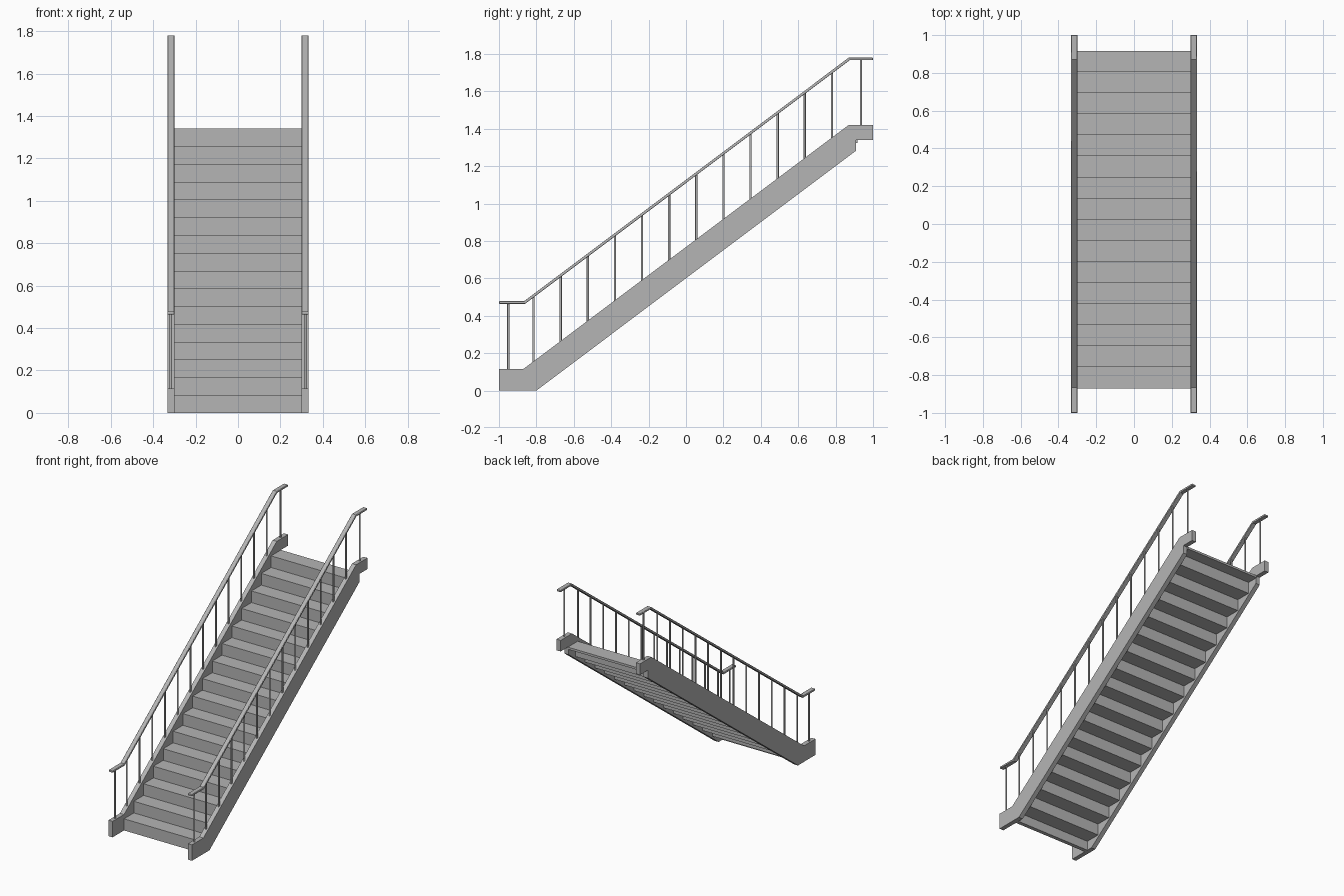
import bpy, bmesh, math
from mathutils import Vector

cube = bpy.data.objects.get("Cube")
if cube:
    bpy.data.objects.remove(cube, do_unlink=True)

grey = bpy.data.materials.new("plain grey")
grey.use_nodes = True
colour = (0.46, 0.46, 0.46, 1)
grey.diffuse_color = colour
grey.node_tree.nodes["Principled BSDF"].inputs["Base Color"].default_value = colour

STEPS = 16
RISE, RUN = 1.34 / STEPS, 0.1117
FRONT = -0.87                    # front face of the first riser
TREAD, RISER = 0.016, 0.0275     # thicknesses
INNER, OUTER = 0.30, 0.333       # stringer and rail sides
SLOPE = RISE / RUN


def add_object(name, bm):
    bmesh.ops.recalc_face_normals(bm, faces=bm.faces)
    mesh = bpy.data.meshes.new(name)
    bm.to_mesh(mesh)
    bm.free()
    mesh.materials.append(grey)
    obj = bpy.data.objects.new(name, mesh)
    bpy.context.collection.objects.link(obj)
    return obj


def extrude_profile(name, profile, x0, x1):
    """Extrude a (y, z) outline along x."""
    bm = bmesh.new()
    face = bm.faces.new([bm.verts.new((x0, y, z)) for y, z in profile])
    extruded = bmesh.ops.extrude_face_region(bm, geom=[face])["geom"]
    moved = [v for v in extruded if isinstance(v, bmesh.types.BMVert)]
    bmesh.ops.translate(bm, verts=moved, vec=(x1 - x0, 0, 0))
    return add_object(name, bm)


def box(name, y0, y1, z0, z1):
    return extrude_profile(name, [(y0, z0), (y1, z0), (y1, z1), (y0, z1)], -INNER, INNER)


def smooth(obj):
    for o in bpy.context.selected_objects:
        o.select_set(False)
    obj.select_set(True)
    bpy.context.view_layer.objects.active = obj
    bpy.ops.object.shade_smooth_by_angle(angle=math.radians(35))


# Treads and risers: each riser stands behind the tread below it
for i in range(STEPS):
    y, top = FRONT + i * RUN, (i + 1) * RISE
    box(f"tread_{i + 1}", y, y + RUN, top - TREAD, top)
    box(f"riser_{i + 1}", y, y + RISER, max(0, top - RISE - TREAD), top - TREAD)

stringer_outline = [(-1, 0), (-0.8, 0), (0.91, 1.283), (0.91, 1.34), (1, 1.34),
                    (1, 1.42), (0.87, 1.42), (-0.87, 0.115), (-1, 0.115)]
rail_outline = [(-1, 0.464), (-0.86, 0.464), (0.875, 1.766), (1, 1.766),
                (1, 1.78), (0.87, 1.78), (-0.865, 0.478), (-1, 0.478)]
post_places = [-0.95] + [-0.815 + 0.145 * k for k in range(12)] + [0.935]


def clamp(value, low, high):
    return max(low, min(high, value))


for side, s in (("left", 1), ("right", -1)):
    # Side stringer
    extrude_profile(f"{side}_stringer", stringer_outline, s * INNER, s * OUTER)

    # Handrail with softened long edges
    rail = extrude_profile(f"{side}_handrail", rail_outline, s * INNER, s * OUTER)
    bevel = rail.modifiers.new("soft edges", "BEVEL")
    bevel.width, bevel.segments = 0.004, 3
    bevel.limit_method, bevel.angle_limit = "ANGLE", math.radians(50)
    smooth(rail)

    # Balusters between stringer and handrail
    bm = bmesh.new()
    for y in post_places:
        low = clamp(0.115 + (y + 0.87) * SLOPE, 0.115, 1.42) - 0.006
        high = clamp(0.47 + (y + 0.86) * SLOPE, 0.47, 1.772)
        made = bmesh.ops.create_cone(bm, cap_ends=True, segments=12, radius1=0.006,
                                     radius2=0.006, depth=high - low)
        centre = Vector((s * (INNER + OUTER) / 2, y, (low + high) / 2))
        bmesh.ops.translate(bm, verts=made["verts"], vec=centre)
    smooth(add_object(f"{side}_balusters", bm))
